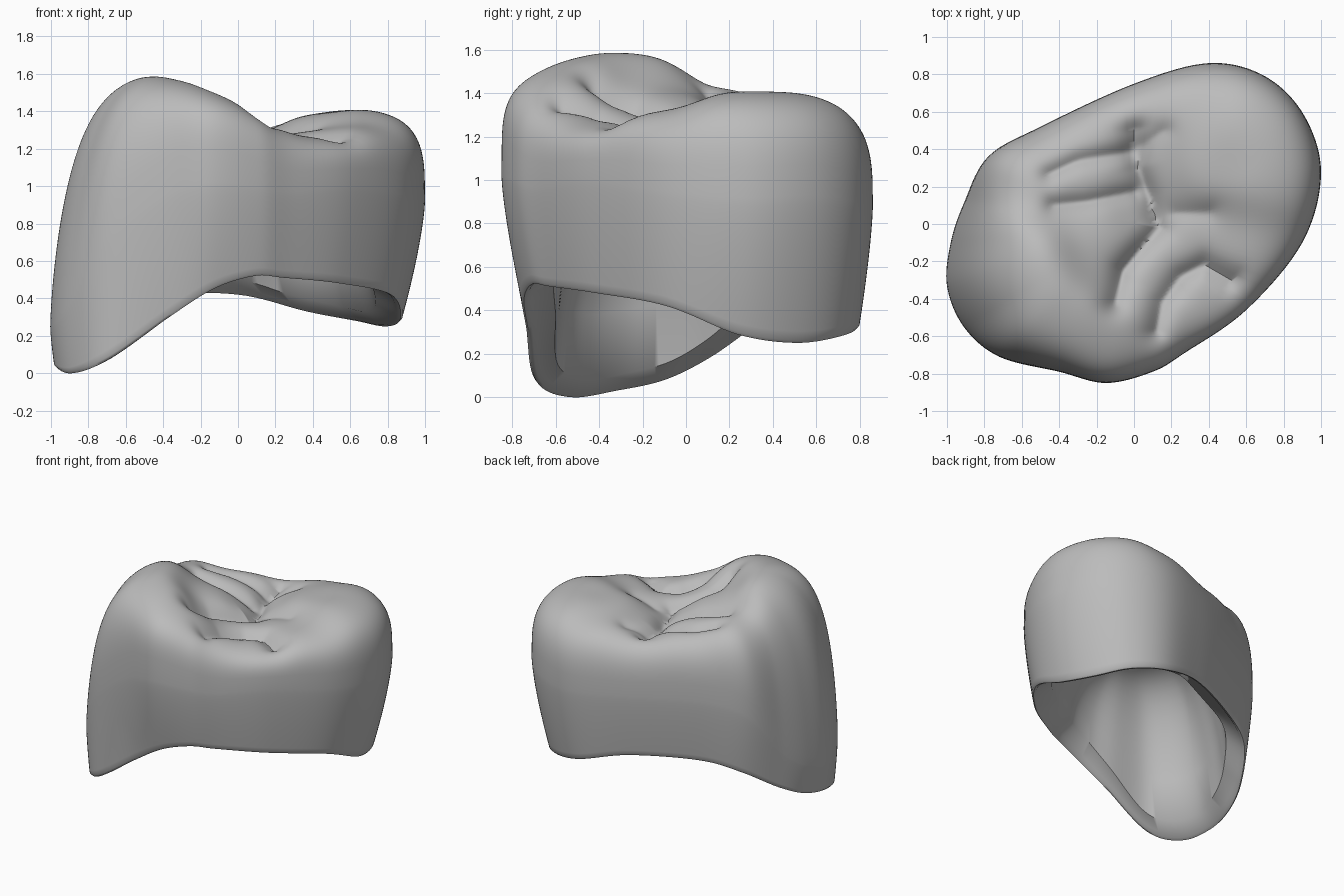
import bpy
import bmesh
from math import exp
from mathutils import Vector
from mathutils.geometry import intersect_point_line

cube = bpy.data.objects.get("Cube")
if cube:
    bpy.data.objects.remove(cube)

# Stations around the tooth: x, y of the widest outline, margin height,
# margin scale, height of the widest outline
STATIONS = [
    (1, .27, .29, .88, .92), (.9, -.1, .42, .92, .95), (.6, -.46, .48, .92, 1),
    (.27, -.69, .51, .92, .97), (.1, -.79, .52, .91, 1), (-.15, -.85, .45, .89, 1.02),
    (-.4, -.79, .3, .93, .95), (-.72, -.71, .07, .98, .7), (-.91, -.55, 0, .98, .35),
    (-1, -.33, .03, .98, .25), (-.98, -.1, .08, .98, .3), (-.91, .11, .18, .98, .45),
    (-.78, .36, .34, .94, .8), (-.5, .52, .42, .93, .9), (0, .75, .42, .93, .9),
    (.4, .86, .33, .93, .88), (.7, .79, .28, .91, .9), (.91, .58, .25, .88, .93),
]
STEPS = 9          # columns between stations
WALL_RINGS = 16
CAP_RINGS = 64
CAVITY_RINGS = 18

# Landmarks of the chewing surface: x, y, height
LANDMARKS = [
    (-.5, -.25, 1.62), (-.3, -.5, 1.59), (-.1, -.6, 1.53), (.05, -.6, 1.45),
    (.2, -.55, 1.3), (.45, -.45, 1.27), (.7, -.1, 1.34), (.75, .2, 1.43),
    (.6, .55, 1.43), (.38, .3, 1.39), (.3, .65, 1.36), (0, .6, 1.32),
    (-.3, .45, 1.36), (-.5, .2, 1.45), (-.7, -.1, 1.56), (-.7, -.5, 1.6),
    (-.2, -.1, 1.42), (.08, .1, 1.25), (.05, .35, 1.27), (0, -.25, 1.34),
    (.2, -.25, 1.25), (-.25, .2, 1.36), (.4, -.1, 1.3),
]
SPREAD = .14

# Fissures: depth, width, path
FISSURES = [
    (.08, .06, [(-.1, -.42), (-.06, -.25), (.13, -.02), (.08, .15), (.02, .3), (0, .5)]),
    (.07, .06, [(.12, -.57), (.15, -.42), (.25, -.28), (.37, -.22), (.52, -.3)]),
    (.05, .05, [(-.45, .27), (-.3, .34), (-.04, .38)]),
    (.05, .05, [(-.43, .1), (-.25, .12), (0, .17)]),
    (.03, .06, [(.22, .06), (.4, .06)]),
    (.03, .05, [(.05, .42), (.16, .5)]),
]


def spline(values, index, t):
    """Closed smooth interpolation through the stations."""
    a, b, c, d = (Vector(values[(index + k) % len(values)]) for k in (-1, 0, 1, 2))
    return b + (c - a) * (t / 2) + (a - b * 2.5 + c * 2 - d / 2) * t ** 2 \
        + ((b - c) * 3 + d - a) * (t ** 3 / 2)


def path_distance(point, path):
    """Shortest distance from a point to a path."""
    best = 9
    for start, end in zip(path, path[1:]):
        start, end = Vector(start), Vector(end)
        factor = intersect_point_line(point, start, end)[1]
        nearest = start.lerp(end, min(max(factor, 0), 1))
        best = min(best, (point - nearest).length)
    return best


def chewing_height(point):
    """Height blended from the landmarks, less the fissures."""
    total = weights = 0
    for x, y, height in LANDMARKS:
        offset = point - Vector((x, y))
        weight = exp(-offset.length_squared / (2 * SPREAD ** 2))
        total += weight * height
        weights += weight
    height = total / weights
    for depth, width, path in FISSURES:
        height -= depth * exp(-(path_distance(point, path) / width) ** 1.4)
    return height


def column(station):
    """One strip from the cavity roof, round the margin, to the chewing centre."""
    outline = Vector(station[:2])
    margin, scale, widest = station[2:]
    points = []

    def add(radius, height):
        points.append((*(outline * radius), height))

    # Cavity: tilted domed roof and tapering wall, down to a sloping shelf
    inner = scale - .15 / outline.length
    low = margin + .08
    for k in range(1, CAVITY_RINGS + 1):
        r = k / CAVITY_RINGS
        roof = 1.02 - .15 * outline.x * r
        add(inner * r, low + (roof - low) * (1 - r ** 4) ** .8)
    # Rounded margin
    add(scale - .055, margin + .03)
    add(scale - .035, margin + .008)
    add(scale - .012, margin)
    # Outer wall, up to the widest outline
    for k in range(WALL_RINGS):
        t = 1 - k / WALL_RINGS
        add(1 - (1 - scale) * t ** 1.4, widest + (margin + .012 - widest) * t)
    # Shoulder and chewing surface
    power = .78 - .6 * (widest - .1)
    for k in range(CAP_RINGS):
        r = 1 - (k / CAP_RINGS) ** 1.5
        top = chewing_height(outline * r)
        add(r, widest + (top - widest) * (1 - r ** 6) ** power)
    return points


def build_crown():
    bm = bmesh.new()
    strips = []
    for i in range(len(STATIONS)):
        for s in range(STEPS):
            strip = column(spline(STATIONS, i, s / STEPS))
            strips.append([bm.verts.new(p) for p in strip])
    roof = bm.verts.new((0, 0, 1.02))
    centre = bm.verts.new((0, 0, chewing_height(Vector((0, 0)))))
    for left, right in zip(strips, strips[1:] + strips[:1]):
        for k in range(len(left) - 1):
            bm.faces.new((left[k], right[k], right[k + 1], left[k + 1]))
        bm.faces.new((roof, right[0], left[0]))
        bm.faces.new((left[-1], right[-1], centre))
    bmesh.ops.recalc_face_normals(bm, faces=bm.faces)
    mesh = bpy.data.meshes.new("tooth_crown")
    bm.to_mesh(mesh)
    bm.free()
    crown = bpy.data.objects.new("tooth_crown", mesh)
    bpy.context.collection.objects.link(crown)
    return crown


# Plain grey material
grey = bpy.data.materials.new("plain_grey")
grey.use_nodes = True
colour = (.5, .5, .5, 1)
grey.diffuse_color = colour
grey.node_tree.nodes["Principled BSDF"].inputs["Base Color"].default_value = colour

crown = build_crown()
crown.data.materials.append(grey)
bpy.context.view_layer.objects.active = crown
crown.select_set(True)
bpy.ops.object.shade_smooth_by_angle(angle=1)
